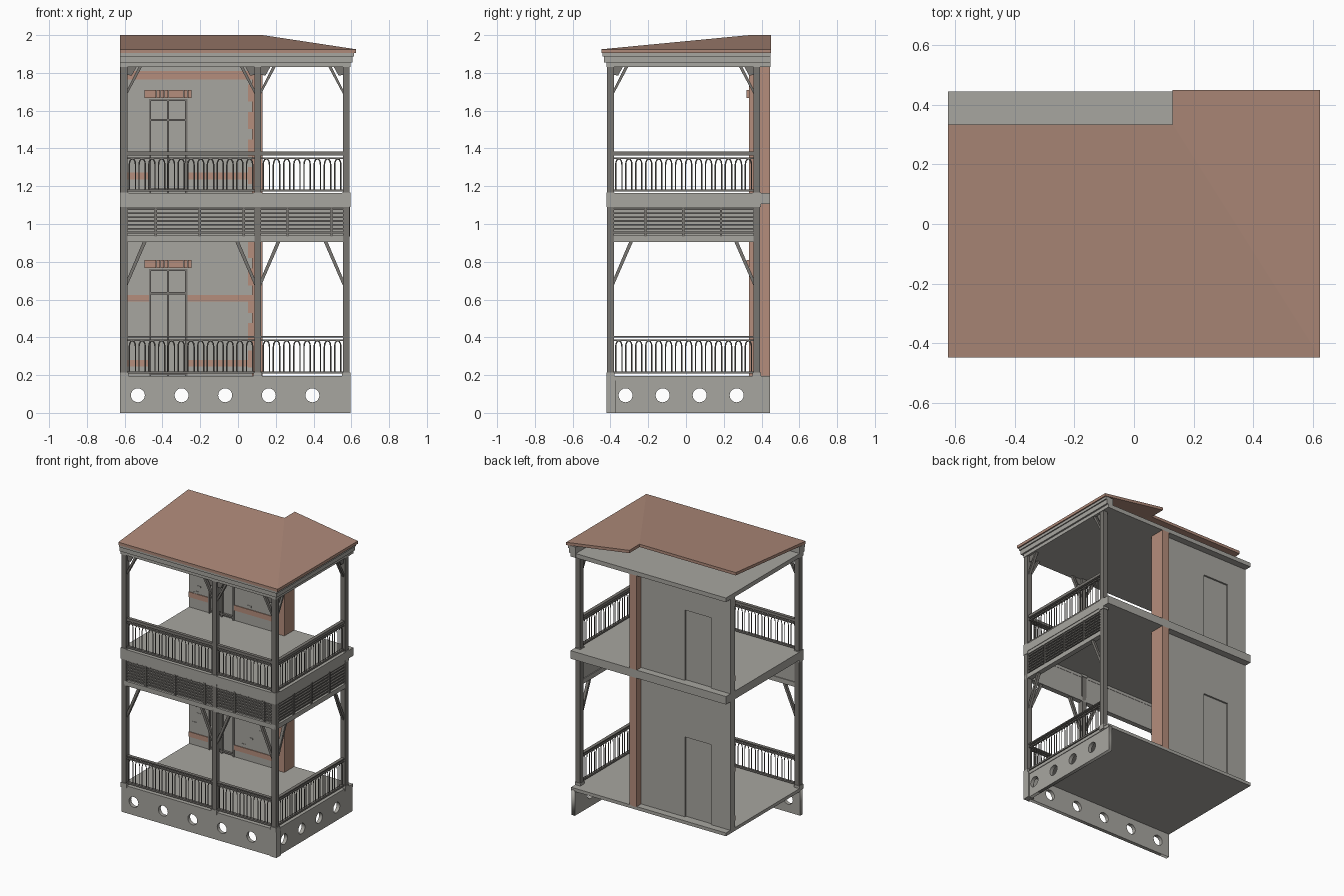
import bpy, bmesh, math, random
from mathutils import Vector

if "Cube" in bpy.data.objects:
    bpy.data.objects.remove(bpy.data.objects["Cube"])
random.seed(4)


def material(name, rgb):
    m = bpy.data.materials.new(name)
    m.use_nodes = True
    m.diffuse_color = (*rgb, 1)
    m.node_tree.nodes["Principled BSDF"].inputs["Base Color"].default_value = (*rgb, 1)
    return m


plaster = material("pale grey plaster", (0.39, 0.38, 0.35))
timber = material("dark grey timber", (0.19, 0.18, 0.165))
brick = material("brick", (0.46, 0.27, 0.2))
tile = material("roof brown", (0.42, 0.25, 0.19))


class Part:
    """Collects solids in one mesh; runs are 'x' (front side) or 'y' (right side)."""

    def __init__(self, name, mat):
        self.name, self.mat, self.bm = name, mat, bmesh.new()

    def prism(self, base, offset):
        a = [self.bm.verts.new(p) for p in base]
        b = [self.bm.verts.new(Vector(p) + Vector(offset)) for p in base]
        self.bm.faces.new(a)
        self.bm.faces.new(b)
        for i in range(len(a)):
            j = (i + 1) % len(a)
            self.bm.faces.new((a[i], a[j], b[j], b[i]))

    def box(self, x0, x1, y0, y1, z0, z1):
        self.prism([(x0, y0, z0), (x1, y0, z0), (x1, y1, z0), (x0, y1, z0)], (0, 0, z1 - z0))

    def run_box(self, run, t0, t1, d0, d1, z0, z1):
        p, q = at(run, t0, d0, z0), at(run, t1, d1, z1)
        self.box(p[0], q[0], p[1], q[1], z0, z1)

    def profile(self, run, pts, d0, d1):
        a = [Vector(at(run, t, d0, z)) for t, z in pts]
        self.prism(a, Vector(at(run, 0, d1, 0)) - Vector(at(run, 0, d0, 0)))

    def done(self):
        bmesh.ops.recalc_face_normals(self.bm, faces=self.bm.faces)
        mesh = bpy.data.meshes.new(self.name)
        self.bm.to_mesh(mesh)
        mesh.materials.append(self.mat)
        ob = bpy.data.objects.new(self.name, mesh)
        bpy.context.collection.objects.link(ob)


def at(run, t, d, z):
    """Point at t along a side, d inward of its post centre line."""
    return (t, -0.4 + d, z) if run == "x" else (0.573 - d, t, z)


def from_curve(name, curve, mat):
    temp = bpy.data.objects.new(name + " path", curve)
    bpy.context.collection.objects.link(temp)
    bpy.context.view_layer.update()
    mesh = bpy.data.meshes.new_from_object(temp.evaluated_get(bpy.context.evaluated_depsgraph_get()))
    bpy.data.objects.remove(temp)
    mesh.materials.clear()
    mesh.materials.append(mat)
    ob = bpy.data.objects.new(name, mesh)
    bpy.context.collection.objects.link(ob)
    return ob


def add_spline(curve, pts, closed):
    s = curve.splines.new("POLY")
    s.points.add(len(pts) - 1)
    for p, co in zip(s.points, pts):
        p.co = (*co, 1)
    s.use_cyclic_u = closed


# Foundation skirts with round vents
def skirt(name, t0, t1, vents, run):
    c = bpy.data.curves.new(name, "CURVE")
    c.dimensions, c.fill_mode, c.extrude = "2D", "BOTH", 0.013
    add_spline(c, [(t0, 0, 0), (t1, 0, 0), (t1, 0.18, 0), (t0, 0.18, 0)], True)
    for v in vents:
        ring = [math.tau * i / 20 for i in range(20)]
        add_spline(c, [(v + 0.037 * math.cos(a), 0.093 + 0.037 * math.sin(a), 0) for a in ring], True)
    ob = from_curve(name, c, plaster)
    ob.rotation_euler = (math.pi / 2, 0, 0 if run == "x" else math.pi / 2)
    ob.location = at(run, 0, 0, 0)


skirt("front_skirt", -0.625, 0.56, [-0.53 + 0.231 * i for i in range(5)], "x")
skirt("right_skirt", -0.39, 0.445, [-0.32 + 0.196 * i for i in range(4)], "y")
p = Part("skirt_corner", plaster)
p.box(0.545, 0.595, -0.42, -0.37, 0, 0.19)
p.done()

# Floors and ceiling
p = Part("floor_slabs", plaster)
p.box(-0.625, 0.59, -0.415, 0.445, 0.172, 0.195)
p.box(-0.625, 0.595, -0.42, 0.445, 1.106, 1.163)
p.box(-0.625, 0.59, -0.41, 0.445, 1.832, 1.862)
p.done()
p = Part("eaves_cornice", plaster)
for grow, z0, z1 in ((0.022, 1.832, 1.856), (0.034, 1.856, 1.888), (0.042, 1.888, 1.908)):
    p.run_box("x", -0.625, 0.573 + grow, -grow, 0.02, z0, z1)
    p.run_box("y", -0.4 - grow, 0.447, -grow, 0.02, z0, z1)
p.done()

# Hipped roof with a notch above the wall
p = Part("roof", tile)
ridge, hip = (-0.625, 0.335, 1.98), (0.13, 0.335, 1.98)
corner = (0.625, -0.448, 1.905)
p.prism([(-0.625, -0.448, 1.905), corner, hip, ridge], (0, 0, 0.02))
p.prism([corner, (0.625, 0.45, 1.905), (0.13, 0.45, 1.98), hip], (0, 0, 0.02))
p.done()

# Posts with plinths and caps
posts = [(-0.603, -0.4), (0.105, -0.4), (0.573, -0.4), (0.573, 0.375)]
p = Part("posts", timber)
for x, y in posts:
    for z0, z1 in ((0.19, 1.11), (1.16, 1.84)):
        p.box(x - 0.018, x + 0.018, y - 0.018, y + 0.018, z0, z1)
p.done()
p = Part("post_blocks", plaster)
for x, y in posts:
    for z0, z1 in ((0.18, 0.213), (1.09, 1.168)):
        p.box(x - 0.022, x + 0.022, y - 0.022, y + 0.022, z0, z1)
p.done()

# Bays between posts: side, start, end
bays = [("x", -0.585, 0.087), ("x", 0.123, 0.555), ("y", -0.382, 0.357)]

# Diagonal braces
p = Part("braces", timber)
for run, a, b in bays:
    for t, s in ((a, 1), (b, -1)):
        p.profile(run, [(t, 0.675), (t, 0.715), (t + s * 0.085, 0.915), (t + s * 0.105, 0.915)], -0.01, 0.01)
        p.profile(run, [(t, 1.69), (t, 1.715), (t + s * 0.06, 1.835), (t + s * 0.078, 1.835)], -0.01, 0.01)
        p.profile(run, [(t, 1.835), (t, 1.79), (t + s * 0.022, 1.785), (t + s * 0.05, 1.835)], -0.004, 0.004)
p.done()

# Slatted frieze below the upper floor
frieze, grille = Part("frieze_panel", plaster), Part("frieze_slats", timber)
for run, a, b, first, count, step in (("x", -0.605, 0.59, -0.435, 5, 0.2325), ("y", -0.415, 0.375, -0.215, 3, 0.2)):
    frieze.run_box(run, a, b, -0.018, 0.018, 0.905, 0.938)
    frieze.run_box(run, a, b, -0.002, 0.012, 0.938, 1.106)
    frieze.run_box(run, a, b, -0.018, 0.014, 1.085, 1.106)
    for i in range(7):
        z = 0.95 + i * 0.0205
        grille.run_box(run, a, b, -0.013, -0.001, z, z + 0.009)
    for i in range(count):
        t = first + i * step
        grille.run_box(run, t - 0.006, t + 0.006, -0.019, 0, 0.935, 1.09)
frieze.done()
grille.done()

# Railings with arched balusters
rails = Part("rails", timber)
loops = bpy.data.curves.new("balusters", "CURVE")
loops.dimensions, loops.bevel_depth, loops.bevel_resolution = "3D", 0.0036, 0
for run, a, b in bays:
    for z in (0.2, 1.163):
        rails.run_box(run, a, b, -0.012, 0.012, z + 0.2, z + 0.22 - 0.012 * (z < 1))
        rails.run_box(run, a, b, -0.007, 0.007, z + 0.18, z + 0.189)
        rails.run_box(run, a, b, -0.009, 0.009, z + 0.008, z + 0.02)
        n = round((b - a) / 0.053)
        for i in range(n):
            t, r = a + (b - a) * (i + 0.5) / n, 0.0165
            path = [at(run, t - r, 0, z + 0.015)]
            for k in range(7):
                ang = math.pi * (1 - k / 6)
                path.append(at(run, t + r * math.cos(ang), 0, z + 0.152 + 0.03 * math.sin(ang)))
            path.append(at(run, t + r, 0, z + 0.015))
            add_spline(loops, path, False)
rails.done()
from_curve("balusters", loops, timber)

# House wall on both storeys, with door openings, lintels and brick trim
wall, panel = Part("house_wall", plaster), Part("door_panels", plaster)
frame, pier = Part("door_frames", timber), Part("brick_pier", brick)
trim, bricks = Part("brick_bands", brick), Part("exposed_bricks", plaster)
L, R, F, B = -0.472, -0.268, 0.345, 0.395
for z0, z1, top, transom, bands in (
    (0.19, 1.106, 0.762, 0.627, ((0.245, 0.28), (0.59, 0.625))),
    (1.163, 1.834, 1.662, 1.545, ((1.235, 1.272), (1.765, 1.81))),
):
    wall.box(-0.625, L, F, B, z0, z1)
    wall.box(R, 0.09, F, B, z0, z1)
    wall.box(L, R, F, B, top, z1)
    panel.box(L, R, F + 0.012, B - 0.012, z0, top)
    # Door frame, middle post and cross bars
    for x in (L, -0.376, R - 0.012):
        frame.box(x, x + 0.012, F - 0.006, F + 0.016, z0, top)
    for z in (z0 + 0.012, transom, top - 0.012):
        frame.box(L, R, F - 0.004, F + 0.016, z, z + 0.012)
    # Lintel of upright bricks
    for i in range(12):
        x = -0.494 + i * 0.0208
        trim.box(x, x + 0.0195, F - 0.025, F, top + 0.004, top + 0.047)
    for b0, b1 in bands:
        for x0, x1 in ((-0.625, L), (R, 0.09)) if b0 < top else ((-0.625, 0.09),):
            trim.box(x0, x1, F - 0.005, F, b0, b1)
    # End pier with alternating quoins
    pier.box(0.075, 0.13, 0.333, 0.445, z0, z1)
    z = z0 + 0.05
    while z + 0.09 < z1:
        pier.box(0.052, 0.075, 0.338, F, z, z + 0.09)
        z += 0.145
    for i in range(22):
        x = random.choice((random.uniform(-0.61, -0.53), random.uniform(-0.23, 0.01)))
        z = random.uniform(z0 + 0.1, z1 - 0.1)
        bricks.box(x, x + 0.03, F - 0.003, F, z, z + 0.012)
for p in (wall, panel, frame, pier, trim, bricks):
    p.done()
